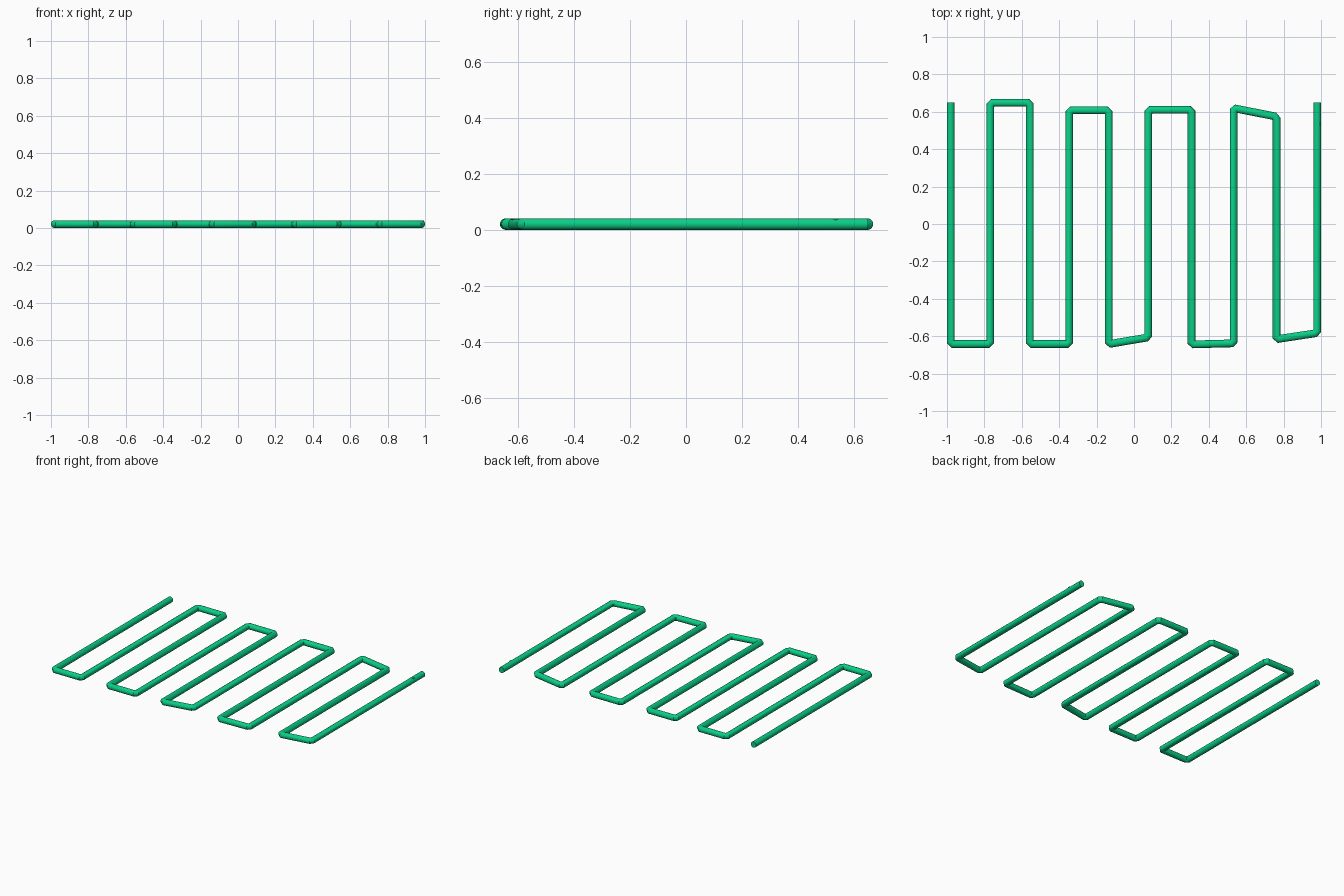
import bpy, bmesh, math
from mathutils import Vector

if "Cube" in bpy.data.objects:
    bpy.data.objects.remove(bpy.data.objects["Cube"])

R = 0.0205      # tube radius
CUT = 0.013     # centreline chamfer at each bend
SIDES = 20

green = bpy.data.materials.new("green")
green.diffuse_color = (0.003, 0.62, 0.24, 1)
green.use_nodes = True
green.node_tree.nodes["Principled BSDF"].inputs["Base Color"].default_value = green.diffuse_color


def finish(bm, name):
    bmesh.ops.recalc_face_normals(bm, faces=bm.faces)
    mesh = bpy.data.meshes.new(name)
    bm.to_mesh(mesh)
    bm.free()
    mesh.materials.append(green)
    ob = bpy.data.objects.new(name, mesh)
    bpy.context.collection.objects.link(ob)
    bpy.ops.object.select_all(action='DESELECT')
    ob.select_set(True)
    bpy.context.view_layer.objects.active = ob
    bpy.ops.object.shade_smooth_by_angle(angle=math.radians(30))
    return ob


def chamfered(points):
    """Replace each inner corner with two points."""
    out = [points[0]]
    for a, p, b in zip(points, points[1:], points[2:]):
        out += [p + (a - p).normalized() * CUT, p + (b - p).normalized() * CUT]
    return out + [points[-1]]


def sweep(points, name):
    """Mitred round tube along a flat path, with capped ends."""
    bm = bmesh.new()
    rings = []
    for i, p in enumerate(points):
        d_in = (p - points[max(i - 1, 0)]).normalized()
        d_out = (points[min(i + 1, len(points) - 1)] - p).normalized()
        t = (d_in + d_out).normalized()
        side = Vector((-t.y, t.x))
        width = R / max(t.dot(d_in), t.dot(d_out))
        ring = []
        for k in range(SIDES):
            a = math.tau * k / SIDES
            q = p + side * width * math.cos(a)
            ring.append(bm.verts.new((q.x, q.y, R + R * math.sin(a))))
        rings.append(ring)
    for r0, r1 in zip(rings, rings[1:]):
        for k in range(SIDES):
            j = (k + 1) % SIDES
            bm.faces.new((r0[k], r0[j], r1[j], r1[k]))
    bm.faces.new(rings[0])
    bm.faces.new(rings[-1])
    return finish(bm, name)


# Serpentine centreline: each straight run's x, and y at its two bends
path = [(-0.98, 0.65), (-0.98, -0.642),
        (-0.768, -0.642), (-0.768, 0.648),
        (-0.557, 0.648), (-0.557, -0.642),
        (-0.346, -0.642), (-0.346, 0.608),
        (-0.135, 0.608), (-0.135, -0.642),
        (0.077, -0.606), (0.077, 0.61),
        (0.307, 0.61), (0.307, -0.644),
        (0.533, -0.638), (0.533, 0.619),
        (0.762, 0.574), (0.762, -0.616),
        (0.98, -0.583), (0.98, 0.65)]
sweep(chamfered([Vector(p) for p in path]), "serpentine_pipe")

# Small round stud on top of the last run
bm = bmesh.new()
bmesh.ops.create_cone(bm, cap_ends=True, segments=12, radius1=0.01,
                      radius2=0.01, depth=0.008)
bmesh.ops.translate(bm, verts=bm.verts, vec=(0.984, 0.535, 2 * R - 0.004))
finish(bm, "pipe_stud")
